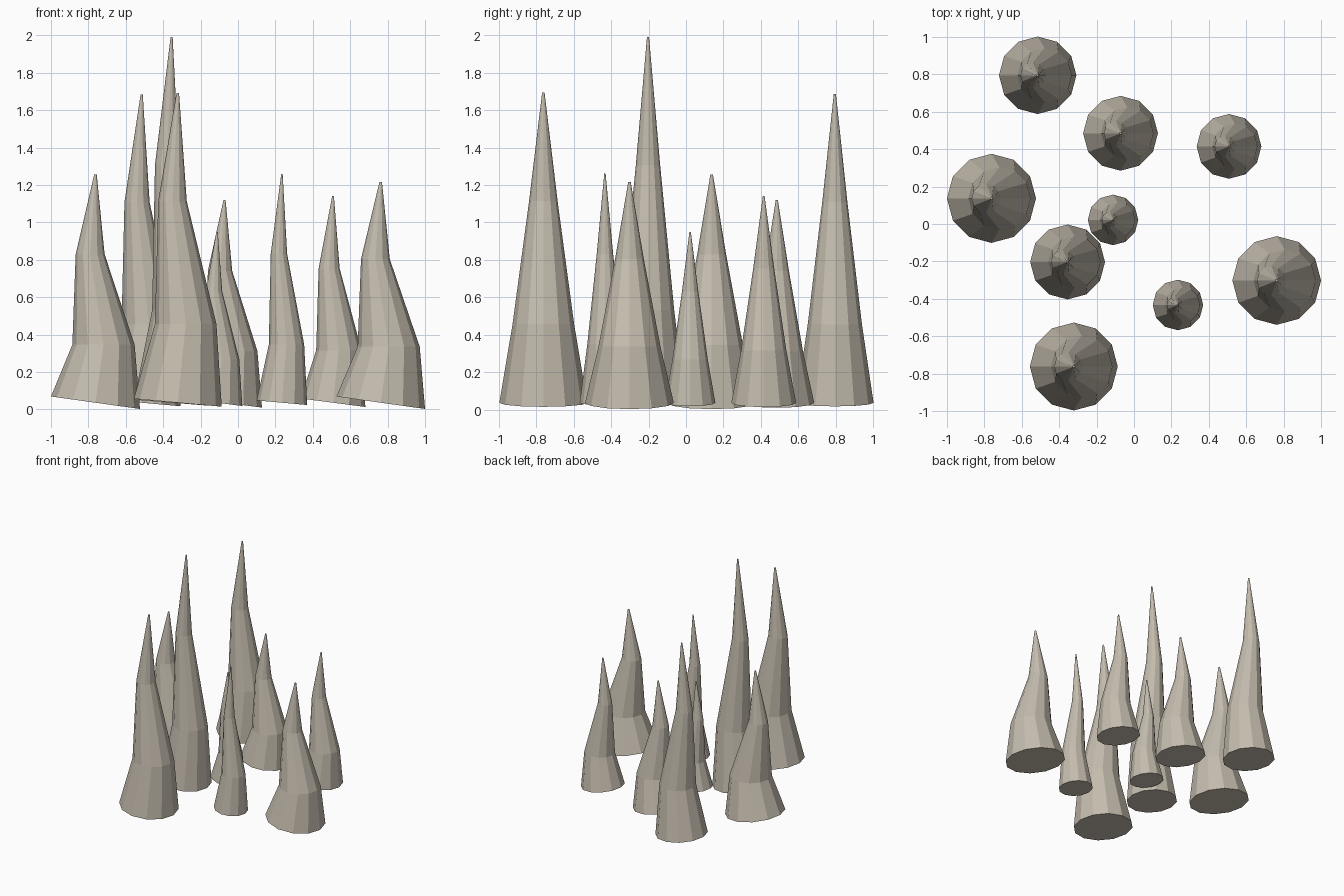
import bpy, bmesh
from math import cos, sin, pi

if "Cube" in bpy.data.objects:
    bpy.data.objects.remove(bpy.data.objects["Cube"], do_unlink=True)

stone = bpy.data.materials.new("pale_stone")
stone.use_nodes = True
colour = (0.55, 0.50, 0.42, 1)
stone.diffuse_color = colour
stone.node_tree.nodes["Principled BSDF"].inputs["Base Color"].default_value = colour

SIDES = 12
BASE_Z = 0.036
# bent spike profile: height fraction, radius factor, sideways shift in radii
RINGS = [(0, 1, 0), (0.254, 0.70, 0.18), (0.65, 0.325, -0.12), (1, 0.028, 0)]


def spike(name, x, y, radius, top, slope):
    """Bent cone whose bottom ring leans down towards +x."""
    bm = bmesh.new()
    loops = []
    for level, (frac, factor, shift) in enumerate(RINGS):
        loop = []
        for i in range(SIDES):
            a = 2 * pi * i / SIDES
            dx, dy = radius * factor * cos(a), radius * factor * sin(a)
            z = BASE_Z + frac * (top - BASE_Z)
            if level == 0:
                z -= slope * dx
            loop.append(bm.verts.new((dx + shift * radius, dy, z)))
        loops.append(loop)
    for low, high in zip(loops, loops[1:]):
        for i in range(SIDES):
            j = (i + 1) % SIDES
            bm.faces.new((low[i], low[j], high[j], high[i]))
    bm.faces.new(loops[0][::-1])
    bm.faces.new(loops[-1])
    mesh = bpy.data.meshes.new(name)
    bm.to_mesh(mesh)
    bm.free()
    mesh.materials.append(stone)
    obj = bpy.data.objects.new(name, mesh)
    obj.location = (x, y, 0)
    bpy.context.collection.objects.link(obj)


# x, y, base radius, tip height, base slope
SPIKES = {
    "back_left_tall_spike": (-0.515, 0.795, 0.207, 1.685, 0.09),
    "back_middle_spike": (-0.072, 0.485, 0.20, 1.12, 0.13),
    "back_right_spike": (0.508, 0.415, 0.173, 1.14, 0.13),
    "outer_left_spike": (-0.762, 0.137, 0.238, 1.257, 0.14),
    "centre_small_spike": (-0.112, 0.022, 0.135, 0.95, 0.13),
    "centre_tallest_spike": (-0.355, -0.203, 0.20, 1.99, 0.08),
    "front_small_spike": (0.235, -0.433, 0.135, 1.26, 0.09),
    "outer_right_spike": (0.763, -0.302, 0.237, 1.217, 0.14),
    "front_tall_spike": (-0.322, -0.762, 0.235, 1.693, 0.09),
}
for name, values in SPIKES.items():
    spike(name, *values)
